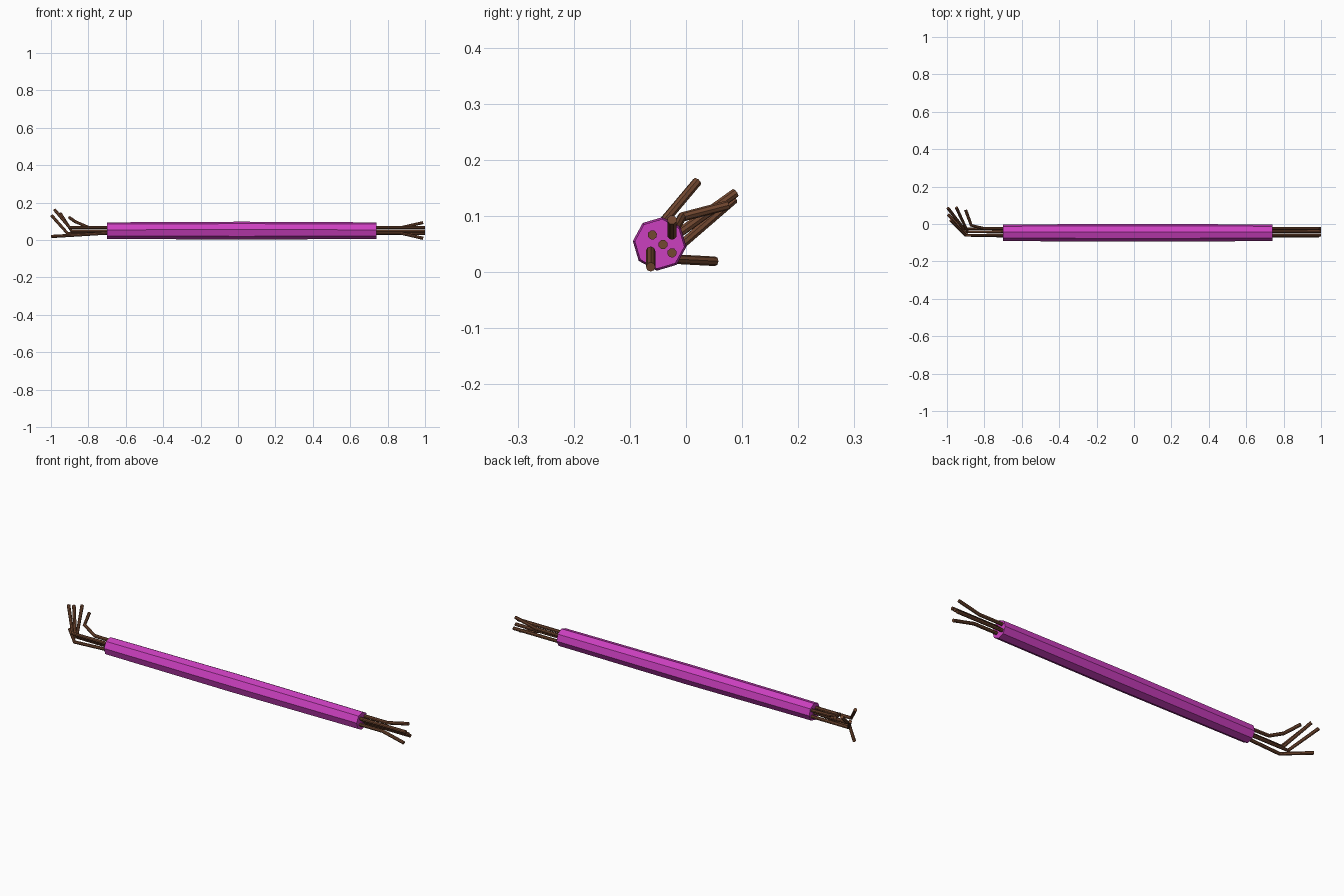
import bpy, bmesh, math

if "Cube" in bpy.data.objects:
    bpy.data.objects.remove(bpy.data.objects["Cube"])


def material(name, rgb):
    m = bpy.data.materials.new(name)
    m.diffuse_color = (*rgb, 1)
    m.use_nodes = True
    m.node_tree.nodes["Principled BSDF"].inputs["Base Color"].default_value = m.diffuse_color
    return m


magenta = material("magenta_sheath", (0.60, 0.05, 0.52))
brown = material("brown_wire", (0.17, 0.065, 0.03))

# Octagonal sheath, slightly thicker in the middle
SIDES, CY, CZ = 8, -0.047, 0.05
bm = bmesh.new()
rings = []
for x, r in ((-0.70, 0.0445), (0.02, 0.048), (0.74, 0.0445)):
    ring = []
    for i in range(SIDES):
        a = 2 * math.pi * i / SIDES - math.radians(6)
        ring.append(bm.verts.new((x, CY + r * math.cos(a), CZ + r * math.sin(a))))
    rings.append(ring)
for a, b in zip(rings, rings[1:]):
    for i in range(SIDES):
        j = (i + 1) % SIDES
        bm.faces.new((a[i], a[j], b[j], b[i]))
bm.faces.new(rings[0])
bm.faces.new(rings[-1])
bmesh.ops.recalc_face_normals(bm, faces=bm.faces)
mesh = bpy.data.meshes.new("cable_sheath")
bm.to_mesh(mesh)
bm.free()
mesh.materials.append(magenta)
bpy.context.collection.objects.link(bpy.data.objects.new("cable_sheath", mesh))


# Bare wires running through the sheath and splayed at both ends
def wire(name, points):
    curve = bpy.data.curves.new(name, "CURVE")
    curve.dimensions = "3D"
    curve.bevel_depth = 0.0085
    curve.bevel_resolution = 2
    curve.use_fill_caps = True
    spline = curve.splines.new("POLY")
    spline.points.add(len(points) - 1)
    for p, co in zip(spline.points, points):
        p.co = (*co, 1)
    spline.use_smooth = False
    curve.materials.append(brown)
    ob = bpy.data.objects.new(name, curve)
    bpy.context.collection.objects.link(ob)
    bpy.ops.object.select_all(action="DESELECT")
    ob.select_set(True)
    bpy.context.view_layer.objects.active = ob
    bpy.ops.object.convert(target="MESH")


wire("wire_centre", [(-0.95, 0.088, 0.141), (-0.89, -0.041, 0.049),
                     (-0.70, -0.041, 0.049), (1.0, -0.041, 0.049)])
wire("wire_front_upper", [(-0.98, 0.020, 0.161), (-0.90, -0.060, 0.066),
                          (-0.70, -0.060, 0.066), (1.0, -0.060, 0.066)])
wire("wire_back_lower", [(-0.995, 0.085, 0.129), (-0.91, -0.025, 0.034),
                         (-0.70, -0.025, 0.034), (1.0, -0.025, 0.034)])
wire("wire_back_upper", [(-0.90, 0.074, 0.119), (-0.87, -0.007, 0.098),
                         (-0.80, -0.025, 0.068), (-0.70, -0.025, 0.066),
                         (0.87, -0.025, 0.066), (0.99, -0.025, 0.093)])
wire("wire_front_lower", [(-0.995, 0.052, 0.019), (-0.89, -0.060, 0.025),
                          (-0.70, -0.063, 0.037),
                          (0.87, -0.063, 0.037), (0.99, -0.063, 0.009)])
